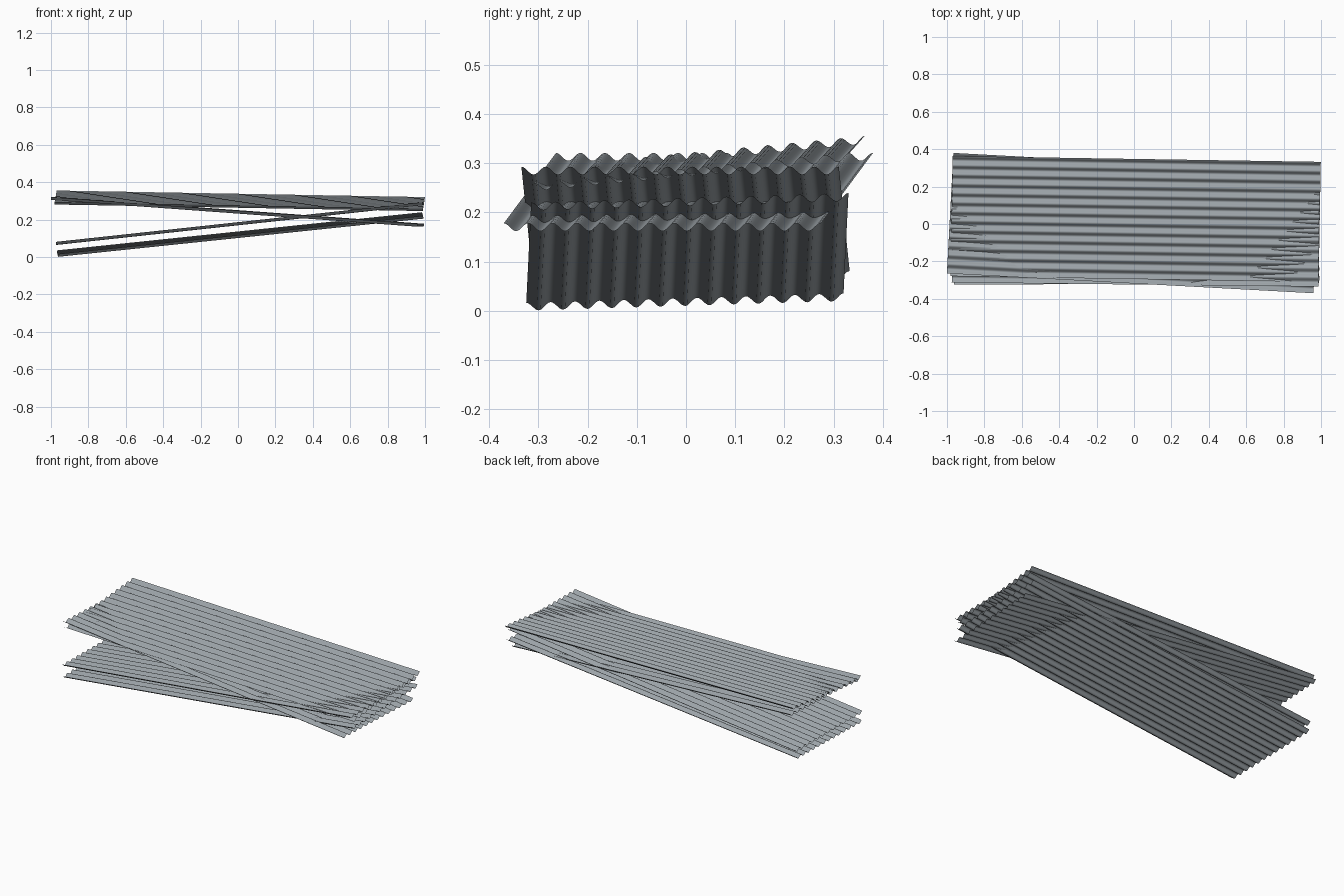
import bpy, bmesh, math
from mathutils import Vector, Euler

cube = bpy.data.objects.get("Cube")
if cube:
    bpy.data.objects.remove(cube, do_unlink=True)

# Galvanised metal
metal = bpy.data.materials.new("galvanised_grey")
metal.use_nodes = True
colour = (0.33, 0.365, 0.39, 1)
metal.diffuse_color = colour
metal.node_tree.nodes["Principled BSDF"].inputs["Base Color"].default_value = colour

WIDTH, RIDGES, STEPS, HEIGHT = 0.645, 13, 12, 0.008


def corrugated_sheet(name, start, end, roll):
    """Wave profile extruded along x, laid between two end centres."""
    start, end = Vector(start), Vector(end)
    run = end - start
    half = run.length / 2
    bm = bmesh.new()
    count = RIDGES * STEPS
    profile = []
    for i in range(count + 1):
        y = WIDTH * (i / count - 0.5)
        z = HEIGHT * math.cos(math.tau * i / STEPS)
        profile.append(bm.verts.new((-half, y, z)))
    edges = [bm.edges.new(pair) for pair in zip(profile, profile[1:])]
    made = bmesh.ops.extrude_edge_only(bm, edges=edges)["geom"]
    far = [v for v in made if isinstance(v, bmesh.types.BMVert)]
    bmesh.ops.translate(bm, verts=far, vec=(2 * half, 0, 0))
    bmesh.ops.recalc_face_normals(bm, faces=bm.faces)
    bm.normal_update()
    if sum(f.normal.z for f in bm.faces) < 0:
        bmesh.ops.reverse_faces(bm, faces=bm.faces)
    for face in bm.faces:
        face.smooth = True
    mesh = bpy.data.meshes.new(name)
    bm.to_mesh(mesh)
    bm.free()
    mesh.materials.append(metal)
    sheet = bpy.data.objects.new(name, mesh)
    bpy.context.collection.objects.link(sheet)
    sheet.location = (start + end) / 2
    pitch = -math.asin(run.z / run.length)
    sheet.rotation_euler = Euler((roll, pitch, math.atan2(run.y, run.x)))


# Loose stack, from the ground up
corrugated_sheet("bottom_sheet", (-0.965, -0.002, 0.018), (0.988, 0.008, 0.222), 0.03)
corrugated_sheet("lower_sheet", (-0.97, 0.01, 0.073), (0.99, -0.012, 0.285), 0)
corrugated_sheet("crossing_sheet", (-0.983, 0.058, 0.313), (0.977, -0.048, 0.17), 0)
corrugated_sheet("top_sheet", (-0.975, 0.043, 0.317), (0.993, 0.012, 0.282), 0.095)
